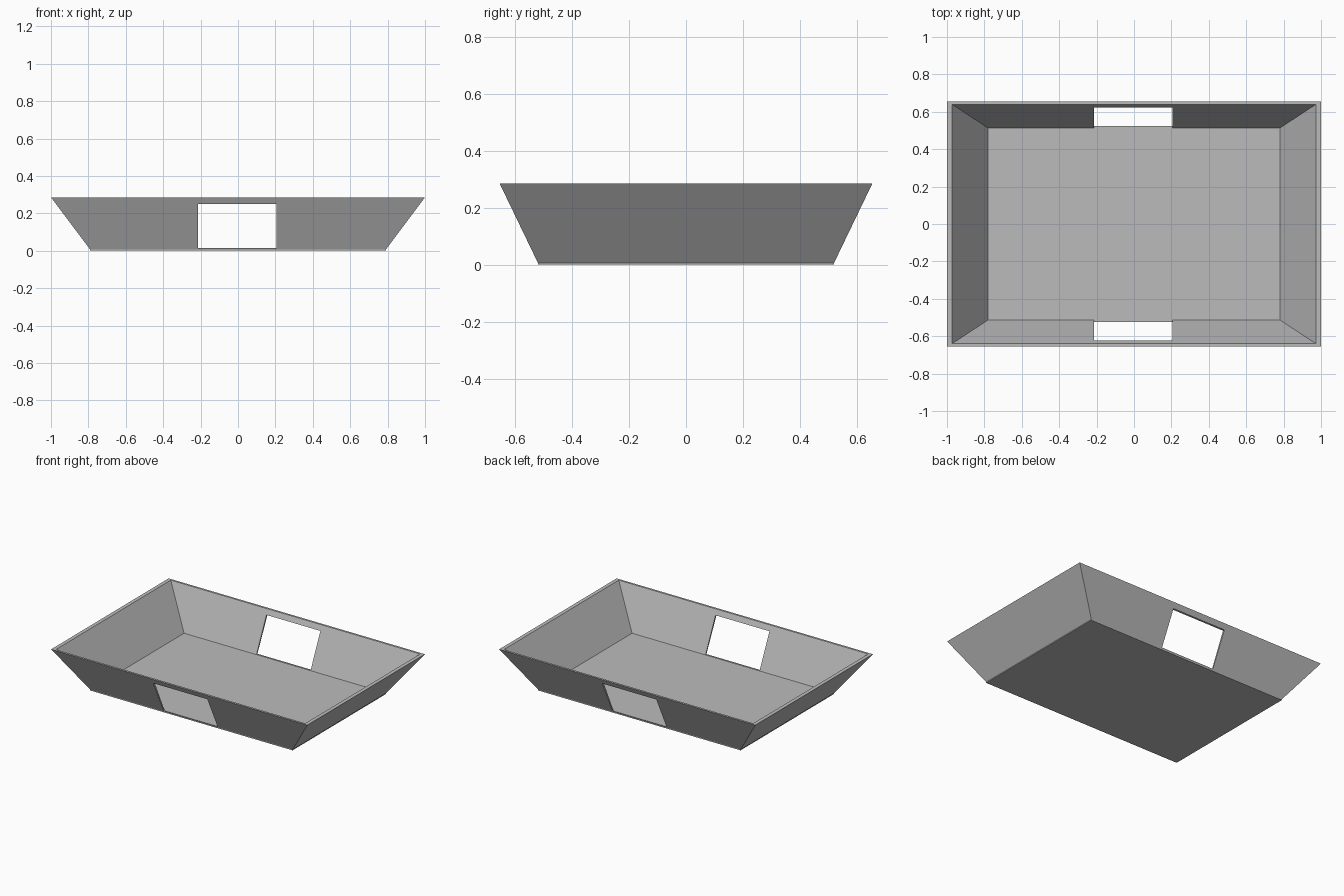
import bpy
import bmesh

cube = bpy.data.objects.get("Cube")
if cube:
    bpy.data.objects.remove(cube, do_unlink=True)

grey = bpy.data.materials.new("plain grey")
grey.use_nodes = True
colour = (0.5, 0.5, 0.5, 1)
grey.diffuse_color = colour
grey.node_tree.nodes["Principled BSDF"].inputs["Base Color"].default_value = colour


def stacked_rings(name, rings):
    """Closed solid through rectangles given as (half x, half y, z)."""
    bm = bmesh.new()
    loops = [[bm.verts.new((sx * x, sy * y, z))
              for sx, sy in ((-1, -1), (1, -1), (1, 1), (-1, 1))]
             for x, y, z in rings]
    for low, high in zip(loops, loops[1:]):
        for i in range(4):
            j = (i + 1) % 4
            bm.faces.new((low[i], low[j], high[j], high[i]))
    bm.faces.new(loops[0][::-1])
    bm.faces.new(loops[-1])
    bmesh.ops.recalc_face_normals(bm, faces=bm.faces)
    mesh = bpy.data.meshes.new(name)
    bm.to_mesh(mesh)
    bm.free()
    mesh.materials.append(grey)
    obj = bpy.data.objects.new(name, mesh)
    bpy.context.collection.objects.link(obj)
    return obj


# Flared tray: base lip, sloped outside, thin rim, sloped inside, floor
tray = stacked_rings("flared_tray", [
    (0.79, 0.52, 0), (0.79, 0.52, 0.006), (1, 0.655, 0.286),
    (0.973, 0.64, 0.286), (0.78, 0.513, 0.012)])

# Handle openings through the front and back walls
cutter = stacked_rings("opening_cutter", [(0.211, 1, 0.014), (0.211, 1, 0.25)])
cutter.location.x = -0.004
cutter.hide_render = True
cut = tray.modifiers.new("openings", 'BOOLEAN')
cut.operation = 'DIFFERENCE'
cut.solver = 'EXACT'
cut.object = cutter

# Bake the cut and drop the helper
bpy.context.view_layer.update()
graph = bpy.context.evaluated_depsgraph_get()
cut_mesh = bpy.data.meshes.new_from_object(tray.evaluated_get(graph))
tray.modifiers.clear()
tray.data = cut_mesh
bpy.data.objects.remove(cutter, do_unlink=True)
